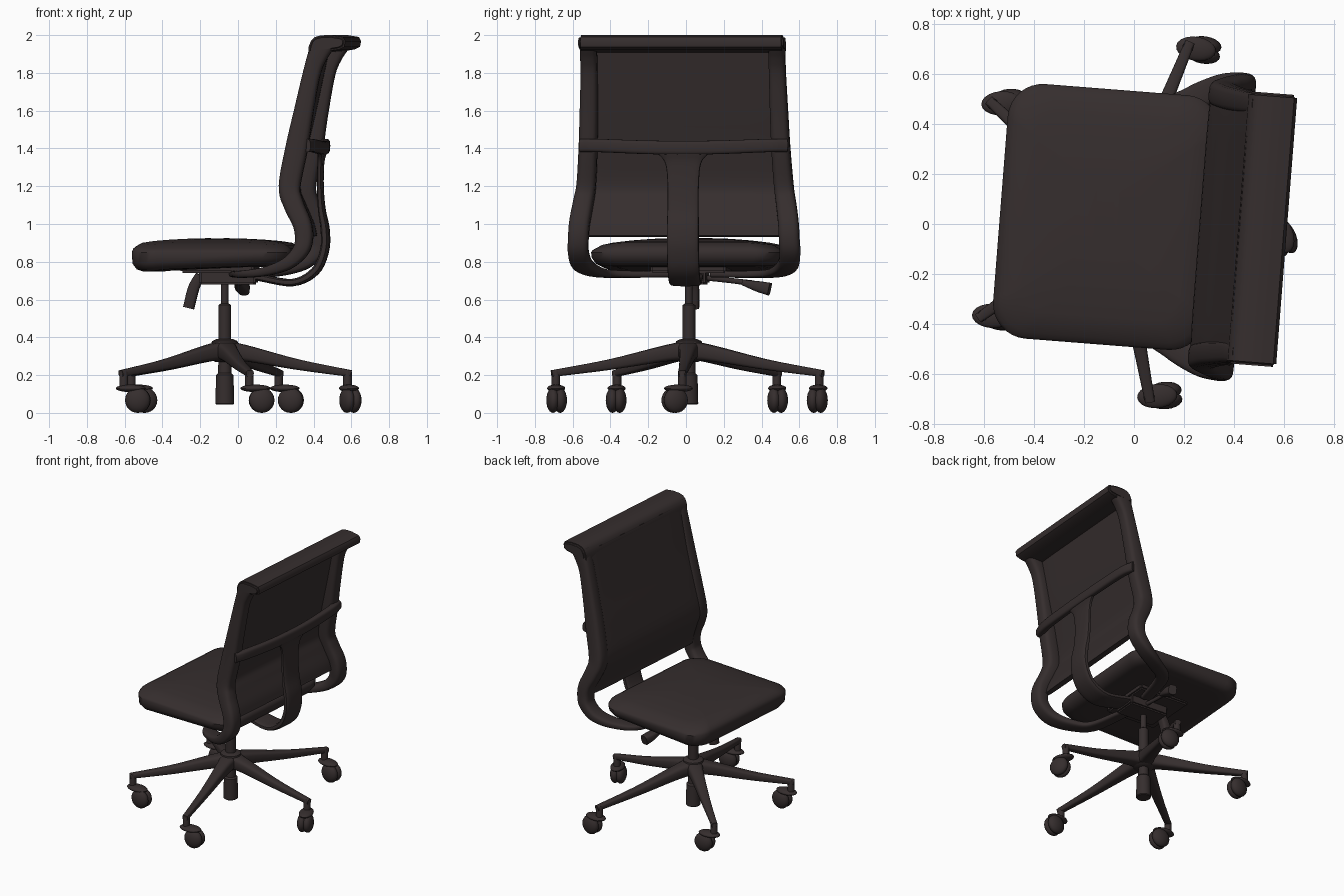
import bpy, bmesh, math
from mathutils import Vector, Matrix

cube = bpy.data.objects.get("Cube")
if cube:
    bpy.data.objects.remove(cube, do_unlink=True)

mat = bpy.data.materials.new("dark_brown")
mat.use_nodes = True
COLOUR = (0.036, 0.027, 0.027, 1)
mat.diffuse_color = COLOUR
mat.node_tree.nodes["Principled BSDF"].inputs["Base Color"].default_value = COLOUR

PIVOT = Vector((-0.07, 0.025, 0))
# The upper chair is swivelled slightly on its column
SWIVEL = Matrix.Translation(PIVOT) @ Matrix.Rotation(math.radians(-4.5), 4, 'Z') @ Matrix.Translation((0.07, 0, 0))
Y, Z = Vector((0, 1, 0)), Vector((0, 0, 1))
parts = []


def finish(name, bm, turned=False):
    bmesh.ops.recalc_face_normals(bm, faces=bm.faces)
    me = bpy.data.meshes.new(name)
    bm.to_mesh(me)
    bm.free()
    me.materials.append(mat)
    ob = bpy.data.objects.new(name, me)
    bpy.context.collection.objects.link(ob)
    if turned:
        ob.matrix_world = SWIVEL
    parts.append(ob)
    return ob


def loft(name, rings, turned=False):
    bm = bmesh.new()
    loops = [[bm.verts.new(p) for p in ring] for ring in rings]
    n = len(loops[0])
    for a, b in zip(loops, loops[1:]):
        for i in range(n):
            j = (i + 1) % n
            bm.faces.new((a[i], a[j], b[j], b[i]))
    bm.faces.new(loops[0])
    bm.faces.new(loops[-1])
    return finish(name, bm, turned)


def power(v, e):
    return math.copysign(abs(v) ** e, v)


def sweep(name, keys, hint=Y, turned=True, steps=5, square=0.6, n=20):
    """Keys are x, y, z, half thickness, half width (width runs along hint)."""
    k = [Vector(p) for p in keys]
    k = [2 * k[0] - k[1]] + k + [2 * k[-1] - k[-2]]
    pts = []
    for i in range(1, len(k) - 2):
        a, b, c, d = k[i - 1:i + 3]
        for s in range(steps):
            t = s / steps
            pts.append(0.5 * (2 * b + (c - a) * t + (2 * a - 5 * b + 4 * c - d) * t ** 2
                              + (3 * b - a - 3 * c + d) * t ** 3))
    pts.append(k[-2])
    pos = [Vector(p[:3]) for p in pts]
    rings = []
    for i, p in enumerate(pts):
        tan = (pos[min(i + 1, len(pos) - 1)] - pos[max(i - 1, 0)]).normalized()
        side = (hint - tan * hint.dot(tan)).normalized()
        nor = tan.cross(side)
        ang = [2 * math.pi * j / n for j in range(n)]
        rings.append([pos[i] + side * p[4] * power(math.cos(q), square)
                      + nor * p[3] * power(math.sin(q), square) for q in ang])
    return loft(name, rings, turned)


def lathe(name, x, y, profile, n=24):
    return loft(name, [[(x + r * math.cos(2 * math.pi * i / n), y + r * math.sin(2 * math.pi * i / n), z)
                        for i in range(n)] for r, z in profile])


def box(name, lo, hi, bevel=0.01):
    bm = bmesh.new()
    bmesh.ops.create_cube(bm, size=1)
    lo, hi = Vector(lo), Vector(hi)
    for v in bm.verts:
        v.co = (lo + hi) / 2 + v.co * (hi - lo)
    bmesh.ops.bevel(bm, geom=bm.edges[:], offset=bevel, segments=2, affect='EDGES')
    return finish(name, bm, True)


def ellipsoid(name, centre, radii, angle):
    bm = bmesh.new()
    m = Matrix.Translation(centre) @ Matrix.Rotation(angle, 4, 'Z') @ Matrix.Diagonal((*radii, 1))
    bmesh.ops.create_uvsphere(bm, u_segments=20, v_segments=12, radius=1, matrix=m)
    return finish(name, bm)


# Seat cushion: stacked rounded rectangles
def rounded_rect(z, inset, r=0.14, n=8):
    x0, x1, w = -0.535 + inset, 0.315 - inset, 0.51 - inset
    r = max(r - inset * 0.3, 0.03)
    ring = []
    for cx, cy, start in ((x1 - r, w - r, 0), (x0 + r, w - r, 1), (x0 + r, r - w, 2), (x1 - r, r - w, 3)):
        for i in range(n + 1):
            q = (start + i / n) * math.pi / 2
            x, y = cx + r * math.cos(q), cy + r * math.sin(q)
            # the underside hangs lower at the front, the top is crowned across its width
            if z < 0.85:
                shift = -0.03 * min(1, max(0, -x - 0.2) / 0.25)
            else:
                shift = -0.03 * (y / 0.5) ** 2 * min(1, (z - 0.85) / 0.05)
            ring.append((x, y, z + shift))
    return ring


loft("seat", [rounded_rect(z, i) for z, i in (
    (0.775, 0.12), (0.778, 0.06), (0.79, 0.025), (0.82, 0.004), (0.85, 0), (0.88, 0.008),
    (0.9, 0.026), (0.914, 0.055), (0.92, 0.11), (0.924, 0.2), (0.926, 0.3), (0.926, 0.38))], True)

# Backrest side rails, curving under the seat
for sign, label in ((1, "left"), (-1, "right")):
    rail = [(0.49, 0.5, 1.95, 0.062, 0.045), (0.462, 0.5, 1.89, 0.053, 0.045), (0.432, 0.5, 1.8, 0.047, 0.045),
            (0.39, 0.505, 1.6, 0.052, 0.048), (0.352, 0.512, 1.4, 0.06, 0.05),
            (0.316, 0.525, 1.2, 0.058, 0.052), (0.34, 0.54, 1.1, 0.054, 0.054),
            (0.385, 0.555, 1.0, 0.05, 0.055), (0.395, 0.56, 0.92, 0.048, 0.055),
            (0.375, 0.562, 0.855, 0.043, 0.055), (0.305, 0.548, 0.79, 0.034, 0.055),
            (0.19, 0.495, 0.75, 0.025, 0.05), (0.07, 0.4, 0.735, 0.02, 0.045), (0, 0.12, 0.735, 0.018, 0.04)]
    sweep(label + "_back_rail", [(x, sign * y, z, a, b) for x, y, z, a, b in rail])

# Backrest panel between the rails
sweep("back_panel", [(x, 0, z, 0.018, w) for x, z, w in (
    (0.44, 1.95, 0.5), (0.408, 1.8, 0.5), (0.365, 1.6, 0.505), (0.318, 1.4, 0.51), (0.28, 1.2, 0.52),
    (0.31, 1.1, 0.525), (0.352, 1.0, 0.53), (0.368, 0.935, 0.53))], square=0.35)

# Rolled top edge, overhanging to the rear
bm = bmesh.new()
profile = ((0.415, 1.9), (0.418, 1.94), (0.43, 1.97), (0.45, 1.99), (0.485, 1.999), (0.54, 2.0), (0.6, 1.99),
           (0.612, 1.968), (0.606, 1.938), (0.58, 1.925), (0.52, 1.915), (0.46, 1.91))
face = bm.faces.new([bm.verts.new((x, -0.545, z)) for x, z in profile])
out = bmesh.ops.extrude_face_region(bm, geom=[face])
tops = [v for v in out["geom"] if isinstance(v, bmesh.types.BMVert)]
bmesh.ops.translate(bm, verts=tops, vec=(0, 1.09, 0))
rims = [e for e in bm.edges if abs(e.verts[0].co.y - e.verts[1].co.y) < 0.01]
bmesh.ops.bevel(bm, geom=rims, offset=0.012, segments=3, affect='EDGES')
finish("top_roll", bm, True)

# Rear crossbar and central spine
sweep("rear_crossbar", [(0.4, -0.545, 1.415, 0.03, 0.035), (0.43, -0.44, 1.415, 0.025, 0.035),
                        (0.45, -0.15, 1.405, 0.022, 0.036), (0.45, 0.15, 1.405, 0.022, 0.036),
                        (0.43, 0.44, 1.415, 0.025, 0.035), (0.4, 0.545, 1.415, 0.03, 0.035)], hint=Z)
sweep("rear_spine", [(0.455, 0, 1.41, 0.018, 0.2), (0.447, 0, 1.375, 0.018, 0.14), (0.44, 0, 1.32, 0.015, 0.095),
                     (0.438, 0, 1.2, 0.015, 0.083), (0.445, 0, 1.08, 0.018, 0.083), (0.463, 0, 0.97, 0.022, 0.085),
                     (0.46, 0, 0.86, 0.022, 0.085), (0.41, 0, 0.75, 0.022, 0.085),
                     (0.29, 0, 0.69, 0.02, 0.085), (0.1, 0, 0.72, 0.02, 0.08)])

# Tilt mechanism and levers
box("seat_plate", (-0.29, -0.2, 0.74), (0.1, 0.2, 0.785))
box("tilt_housing", (-0.2, -0.09, 0.68), (0.1, 0.09, 0.75))
sweep("lever_rod", [(-0.03, 0.08, 0.715, 0.012, 0.014), (-0.03, 0.22, 0.7, 0.012, 0.014),
                    (-0.02, 0.34, 0.685, 0.014, 0.016)], hint=Z, square=1, n=10)
sweep("lever_paddle", [(-0.02, 0.28, 0.69, 0.022, 0.014), (-0.01, 0.36, 0.67, 0.035, 0.028),
                       (0, 0.425, 0.655, 0.03, 0.034)], hint=Z)
sweep("front_lever", [(-0.2, 0, 0.73, 0.025, 0.03), (-0.235, 0, 0.66, 0.03, 0.032),
                      (-0.262, 0, 0.555, 0.03, 0.03)])

# Gas column and hub
CX, CY = -0.07, 0.015
lathe("gas_column", CX, CY, ((0.02, 0.72), (0.02, 0.58), (0.034, 0.57), (0.034, 0.39), (0.034, 0.27),
                             (0.036, 0.21), (0.046, 0.2), (0.05, 0.05), (0.045, 0.045)))
lathe("base_hub", CX, CY, ((0.045, 0.39), (0.068, 0.38), (0.075, 0.34), (0.07, 0.28), (0.05, 0.27)))

# Five legs with twin-wheel casters: post position, then wheel position
feet = (((0.58, -0.02), (0.595, -0.06)), ((0.215, 0.705), (0.28, 0.695)), ((0.06, -0.69), (0.125, -0.685)),
        ((-0.565, 0.48), (-0.495, 0.485)), ((-0.605, -0.365), (-0.53, -0.37)))
for i, ((px, py), (wx, wy)) in enumerate(feet, 1):
    dx, dy = px - CX, py - CY
    sweep(f"leg_{i}", [(CX + dx * f, CY + dy * f, z, a, b) for f, z, a, b in (
        (0.03, 0.33, 0.06, 0.05), (0.2, 0.312, 0.045, 0.042), (0.6, 0.255, 0.03, 0.028),
        (1.03, 0.208, 0.02, 0.018))], hint=Z, turned=False)
    lathe(f"caster_post_{i}", px, py, ((0.02, 0.225), (0.023, 0.215), (0.023, 0.12)), 12)
    ang = math.atan2(wy - py, wx - px)
    ellipsoid(f"caster_hood_{i}", ((px + wx) / 2, (py + wy) / 2, 0.13), (0.08, 0.048, 0.02), ang)
    for s, label in ((1, "left"), (-1, "right")):
        centre = (wx - s * 0.019 * math.sin(ang), wy + s * 0.019 * math.cos(ang), 0.067)
        ellipsoid(f"caster_{i}_{label}_wheel", centre, (0.067, 0.036, 0.067), ang)

bpy.ops.object.select_all(action='DESELECT')
for ob in parts:
    ob.select_set(True)
bpy.context.view_layer.objects.active = parts[0]
bpy.ops.object.shade_smooth_by_angle(angle=math.radians(40))
